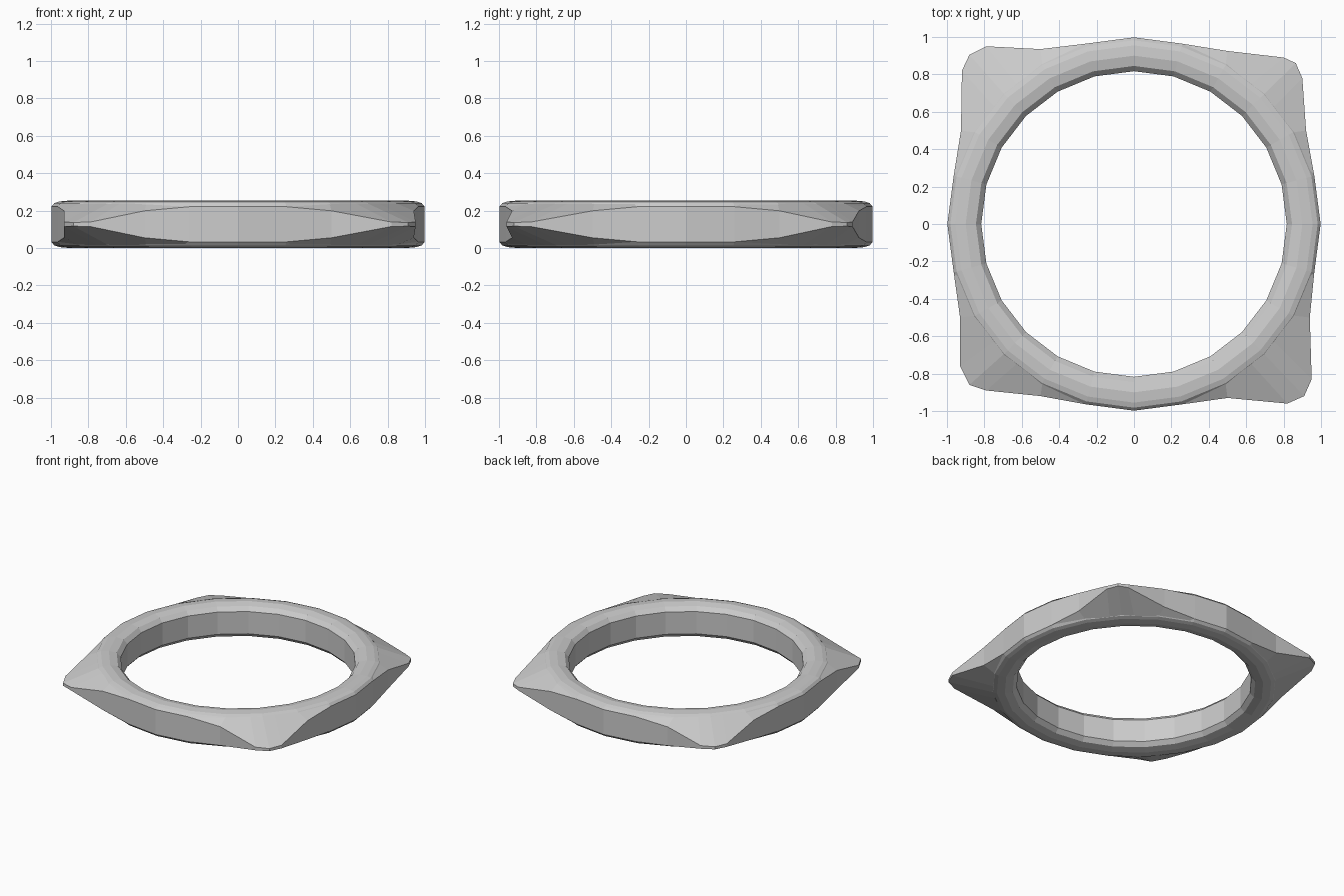
import bpy, bmesh
from math import sin, cos, radians, tau

cube = bpy.data.objects.get("Cube")
if cube:
    bpy.data.objects.remove(cube, do_unlink=True)

grey = bpy.data.materials.new("pale grey")
grey.use_nodes = True
grey.diffuse_color = (0.6, 0.6, 0.6, 1)
grey.node_tree.nodes["Principled BSDF"].inputs["Base Color"].default_value = (0.6, 0.6, 0.6, 1)

SIDES = 24
MID = 0.127


def finish(bm, name):
    bmesh.ops.recalc_face_normals(bm, faces=bm.faces)
    mesh = bpy.data.meshes.new(name)
    bm.to_mesh(mesh)
    bm.free()
    mesh.materials.append(grey)
    obj = bpy.data.objects.new(name, mesh)
    bpy.context.collection.objects.link(obj)


def loft(sections, name, closed):
    """Join equal loops of points with quads, closing or capping the ends."""
    bm = bmesh.new()
    loops = [[bm.verts.new(p) for p in s] for s in sections]
    pairs = list(zip(loops, loops[1:]))
    if closed:
        pairs.append((loops[-1], loops[0]))
    else:
        bm.faces.new(loops[0])
        bm.faces.new(loops[-1])
    n = len(loops[0])
    for a, b in pairs:
        for i in range(n):
            j = (i + 1) % n
            bm.faces.new((a[i], a[j], b[j], b[i]))
    finish(bm, name)


# Ring: upper half of the cross-section, mirrored about the middle height
upper = [(0.817, 0.085), (0.845, 0.115), (0.9, 0.127), (0.955, 0.122), (0.982, 0.113), (0.998, 0.095)]
profile = upper + [(r, -h) for r, h in reversed(upper)]
sections = []
for k in range(SIDES):
    a = tau * k / SIDES
    sections.append([(r * cos(a), r * sin(a), MID + h) for r, h in profile])
loft(sections, "ring", True)

# Corner fins: outline points of each blunt tip, x and y as distances from centre
corners = {
    "back_left_fin": (1, 1, [(0.92, 0.5), (0.9, 0.78), (0.865, 0.86), (0.8, 0.89), (0.5, 0.925)]),
    "back_right_fin": (-1, 1, [(0.925, 0.5), (0.92, 0.82), (0.88, 0.905), (0.79, 0.95), (0.5, 0.935)]),
    "front_left_fin": (1, -1, [(0.94, 0.5), (0.95, 0.83), (0.91, 0.92), (0.82, 0.96), (0.5, 0.93)]),
    "front_right_fin": (-1, -1, [(0.93, 0.5), (0.93, 0.76), (0.88, 0.86), (0.79, 0.89), (0.5, 0.92)]),
}
base_angles = [15, 30, 40, 45, 50, 60, 75]
half_heights = [0.094, 0.072, 0.012, 0.01, 0.012, 0.072, 0.094]

for name, (sx, sy, outline) in corners.items():
    ends = [(0.998 * cos(radians(a)), 0.998 * sin(radians(a))) for a in (15, 75)]
    ridge = [ends[0]] + outline + [ends[1]]
    sections = []
    for angle, h, (x, y) in zip(base_angles, half_heights, ridge):
        bx, by = 0.978 * cos(radians(angle)), 0.978 * sin(radians(angle))
        points = [(bx, by, 0.112), (x, y, h), (x, y, -h), (bx, by, -0.112)]
        sections.append([(sx * px, sy * py, MID + pz) for px, py, pz in points])
    loft(sections, name, False)
